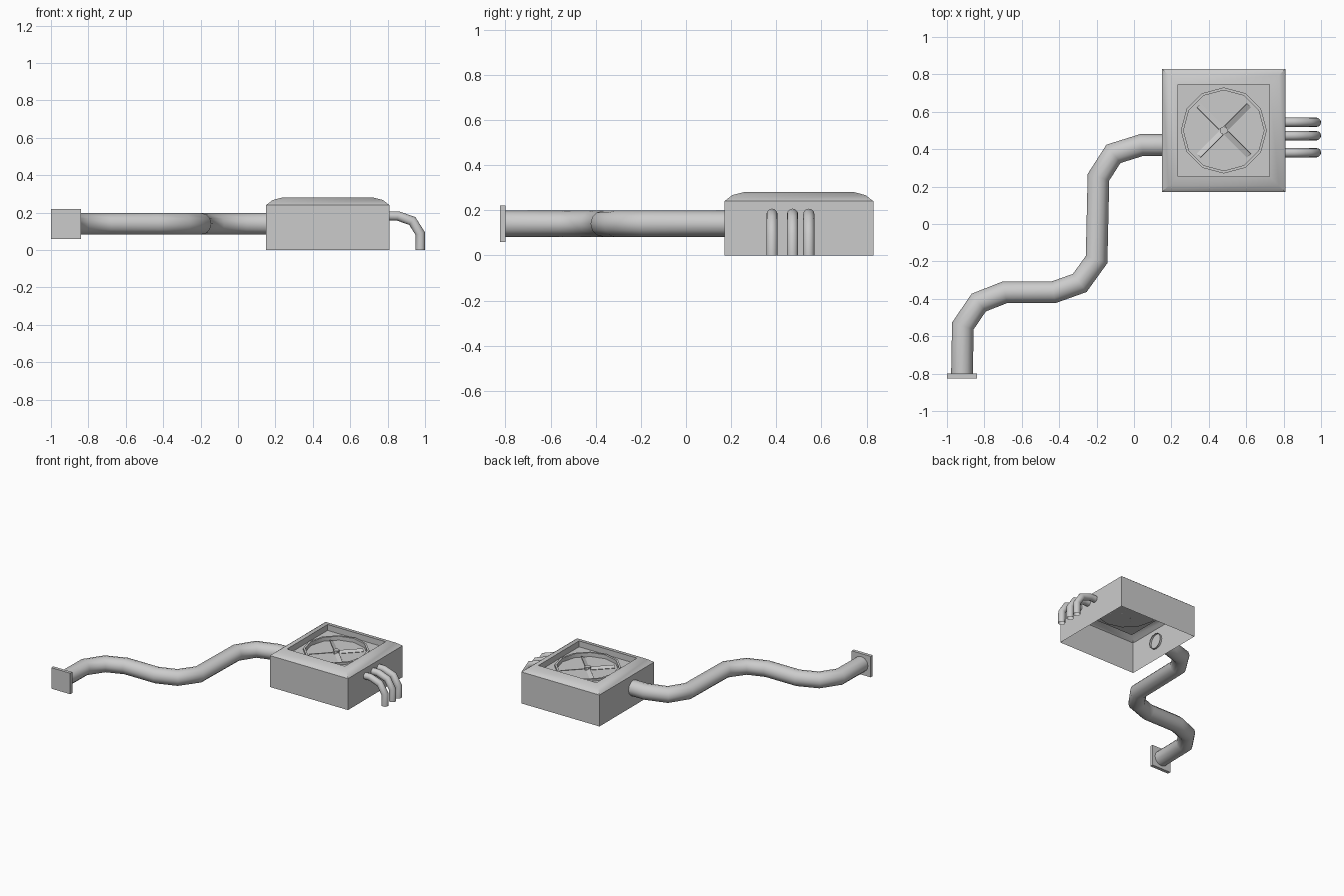
import bpy, bmesh
from math import cos, sin, pi, radians
from mathutils import Vector, Matrix

if "Cube" in bpy.data.objects:
    bpy.data.objects.remove(bpy.data.objects["Cube"])

CX, CY = 0.48, 0.50   # centre of the housing


def finish(bm, name, angle=40):
    bmesh.ops.recalc_face_normals(bm, faces=bm.faces)
    me = bpy.data.meshes.new(name)
    bm.to_mesh(me)
    bm.free()
    ob = bpy.data.objects.new(name, me)
    bpy.context.collection.objects.link(ob)
    bpy.ops.object.select_all(action='DESELECT')
    bpy.context.view_layer.objects.active = ob
    ob.select_set(True)
    bpy.ops.object.shade_smooth_by_angle(angle=radians(angle))
    return ob


def skin(bm, a, b):
    n = len(a)
    for i in range(n):
        bm.faces.new((a[i], a[(i + 1) % n], b[(i + 1) % n], b[i]))


def sweep(name, pts, normal, r, sides=12):
    """Open tube along a planar path, mitred at each corner."""
    pts, normal = [Vector(p) for p in pts], Vector(normal)
    bm = bmesh.new()
    prev = None
    for i, p in enumerate(pts):
        d0 = (p - pts[i - 1]).normalized() if i else (pts[1] - p).normalized()
        d1 = (pts[i + 1] - p).normalized() if i < len(pts) - 1 else d0
        t = (d0 + d1).normalized()
        side = normal.cross(t) / t.dot(d0)
        ring = [bm.verts.new(p + r * (side * cos(2 * pi * k / sides) + normal * sin(2 * pi * k / sides)))
                for k in range(sides)]
        if prev:
            skin(bm, prev, ring)
        prev = ring
    return finish(bm, name, 60)


def loop(bm, r, z, n, turn=0.0):
    return [bm.verts.new((CX + r * cos(2 * pi * k / n + turn), CY + r * sin(2 * pi * k / n + turn), z))
            for k in range(n)]


# Housing: open-bottomed shell with a rounded top edge and square recess
bm = bmesh.new()
prev = None
for half, z in [(0.33, 0), (0.33, 0.24), (0.295, 0.267), (0.245, 0.28), (0.245, 0.235)]:
    ring = loop(bm, half * 2 ** 0.5, z, 4, pi / 4)
    if prev:
        skin(bm, prev, ring)
    prev = ring
# twelve-sided fan well with a raised lip
well = [loop(bm, r, z, 12) for r, z in [(0.23, 0.235), (0.23, 0.25), (0.215, 0.25), (0.215, 0.22)]]
for a, b in zip(well, well[1:]):
    skin(bm, a, b)
bm.faces.new(well[-1])
edges = [bm.edges.get((l[i], l[i - 1])) for l in (prev, well[0]) for i in range(len(l))]
bmesh.ops.triangle_fill(bm, edges=edges, use_beauty=True)
finish(bm, "housing", 50)

# Fan: hub and four tilted blades
bm = bmesh.new()
bmesh.ops.create_cone(bm, cap_ends=True, segments=8, radius1=0.022, radius2=0.022, depth=0.025,
                      matrix=Matrix.Translation((CX, CY, 0.233)))
for k in range(4):
    m = (Matrix.Translation((CX, CY, 0.228)) @ Matrix.Rotation(pi / 4 + k * pi / 2, 4, 'Z')
         @ Matrix.Translation((0.105, 0, 0)) @ Matrix.Rotation(radians(25), 4, 'X')
         @ Matrix.Diagonal((0.17, 0.03, 0.004, 1)))
    bmesh.ops.create_cube(bm, size=1, matrix=m)
finish(bm, "fan", 30)

# Main duct winding from the wall plate to the housing
path = [(-0.92, -0.82), (-0.915, -0.545), (-0.83, -0.42), (-0.69, -0.365), (-0.43, -0.365),
        (-0.29, -0.315), (-0.20, -0.19), (-0.19, 0.25), (-0.11, 0.375), (0.04, 0.422), (0.165, 0.422)]
sweep("main_duct", [(x, y, 0.14) for x, y in path], (0, 0, 1), 0.058)

# Square wall plate
bm = bmesh.new()
bmesh.ops.create_cube(bm, size=1, matrix=Matrix.Translation((-0.92, -0.8125, 0.14))
                      @ Matrix.Diagonal((0.16, 0.025, 0.16, 1)))
finish(bm, "wall_plate", 30)

# Three small drain pipes bending down to the floor
bend = [(0.80, 0.182), (0.855, 0.182), (0.932, 0.155), (0.974, 0.088), (0.975, 0)]
for i, y in enumerate((0.381, 0.472, 0.544)):
    sweep(f"drain_pipe_{i + 1}", [(x, y, z) for x, z in bend], (0, 1, 0), 0.025)
